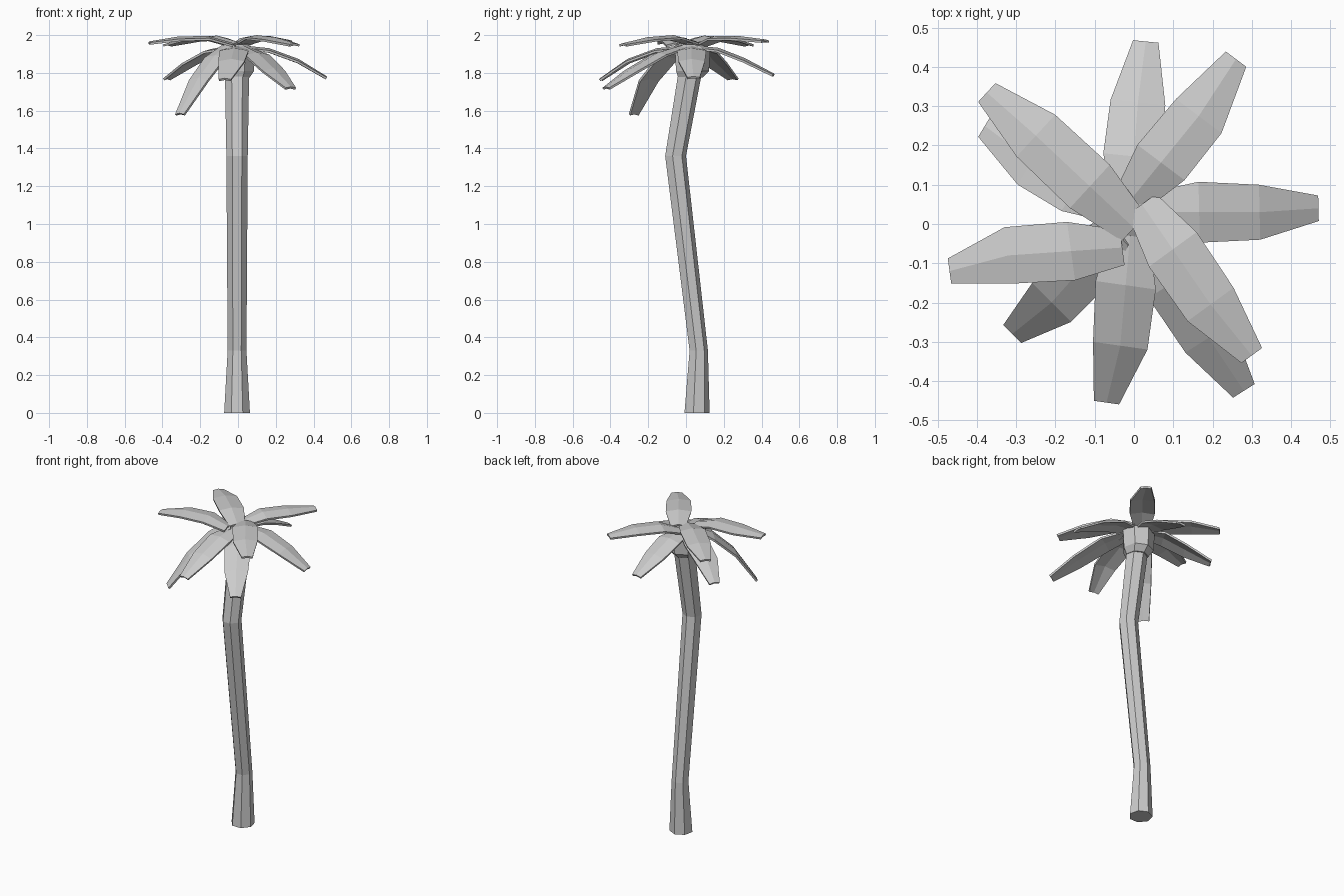
import bpy, math
from mathutils import Vector

if "Cube" in bpy.data.objects:
    bpy.data.objects.remove(bpy.data.objects["Cube"])


def add_mesh(name, verts, faces):
    me = bpy.data.meshes.new(name)
    me.from_pydata(verts, [], faces)
    me.update()
    ob = bpy.data.objects.new(name, me)
    bpy.context.scene.collection.objects.link(ob)
    return ob


def tube(name, rings, n, turn):
    """Closed faceted tube through rings of (x, y, z, radius)."""
    verts, faces = [], []
    for x, y, z, r in rings:
        for i in range(n):
            a = turn + 2 * math.pi * i / n
            verts.append((x + r * math.cos(a), y + r * math.sin(a), z))
    for k in range(len(rings) - 1):
        for i in range(n):
            j = (i + 1) % n
            faces.append((k * n + i, k * n + j, (k + 1) * n + j, (k + 1) * n + i))
    faces.append(tuple(reversed(range(n))))
    faces.append(tuple(range((len(rings) - 1) * n, len(rings) * n)))
    return add_mesh(name, verts, faces)


def leaf(name, base, mid, tip, widths, flat):
    """Thin blade with a soft midrib: base, shoulder, widest part, tip."""
    base, mid, tip = Vector(base), Vector(mid), Vector(tip)
    shoulder = base.lerp(mid, 0.45)
    shoulder.z += 0.022 if flat else 0.018
    d = tip - base
    side = Vector((-d.y, d.x, 0)).normalized()
    verts, faces = [], []
    for k, (p, w) in enumerate(zip((base, shoulder, mid, tip), widths)):
        rib = 0.008 if k < 3 else 0.004
        drop = Vector((0, 0, -rib))
        verts += [p - side * w / 2 + drop, p + Vector((0, 0, rib / 2)), p + side * w / 2 + drop]
    for k in range(3):
        for i in range(2):
            a = k * 3 + i
            faces.append((a, a + 1, a + 4, a + 3)[::-1])
    ob = add_mesh(name, verts, faces)
    mod = ob.modifiers.new("thickness", "SOLIDIFY")
    mod.thickness = 0.012
    mod.offset = -1
    return ob


# Bent trunk
tube("trunk", [(-0.005, 0.055, 0, 0.070), (-0.005, 0.065, 0.33, 0.051),
               (-0.005, -0.058, 1.36, 0.058), (-0.005, 0.022, 1.82, 0.066)],
     7, -math.pi / 2 + math.pi / 7)

# Crown bulb under the leaves
tube("crown", [(-0.005, 0.02, 1.775, 0.068), (-0.005, 0.03, 1.81, 0.092),
               (-0.005, 0.03, 1.925, 0.098), (0, 0.03, 1.95, 0.05)],
     7, -math.pi / 2 + math.pi / 7)

# Upper, nearly level leaves
upper = [
    ((-0.01, 0.06, 1.95), (0.165, 0.275, 1.992), (0.26, 0.42, 1.975)),
    ((0.02, 0.05, 1.965), (0.195, -0.205, 1.985), (0.30, -0.335, 1.955)),
    ((-0.03, -0.06, 1.955), (-0.32, -0.08, 1.988), (-0.47, -0.12, 1.965)),
    ((0.0, -0.01, 1.96), (-0.25, 0.225, 1.985), (-0.375, 0.335, 1.955)),
]
for i, (b, m, t) in enumerate(upper):
    leaf(f"upper_leaf_{i + 1}", b, m, t, (0.09, 0.15, 0.145, 0.065), True)

# Lower, drooping leaves
lower = [
    ((-0.01, 0.06, 1.94), (0.01, 0.31, 1.875), (0.03, 0.465, 1.795)),
    ((0.04, 0.03, 1.94), (0.32, 0.03, 1.87), (0.47, 0.04, 1.78)),
    ((0.03, -0.03, 1.94), (0.19, -0.29, 1.82), (0.28, -0.425, 1.725)),
    ((-0.01, -0.03, 1.94), (-0.035, -0.31, 1.87), (-0.07, -0.455, 1.77)),
    ((-0.05, -0.02, 1.955), (-0.21, -0.20, 1.77), (-0.31, -0.28, 1.585)),
    ((-0.05, 0.05, 1.94), (-0.26, 0.16, 1.86), (-0.38, 0.25, 1.775)),
]
for i, (b, m, t) in enumerate(lower):
    leaf(f"lower_leaf_{i + 1}", b, m, t, (0.10, 0.155, 0.14, 0.065), False)
